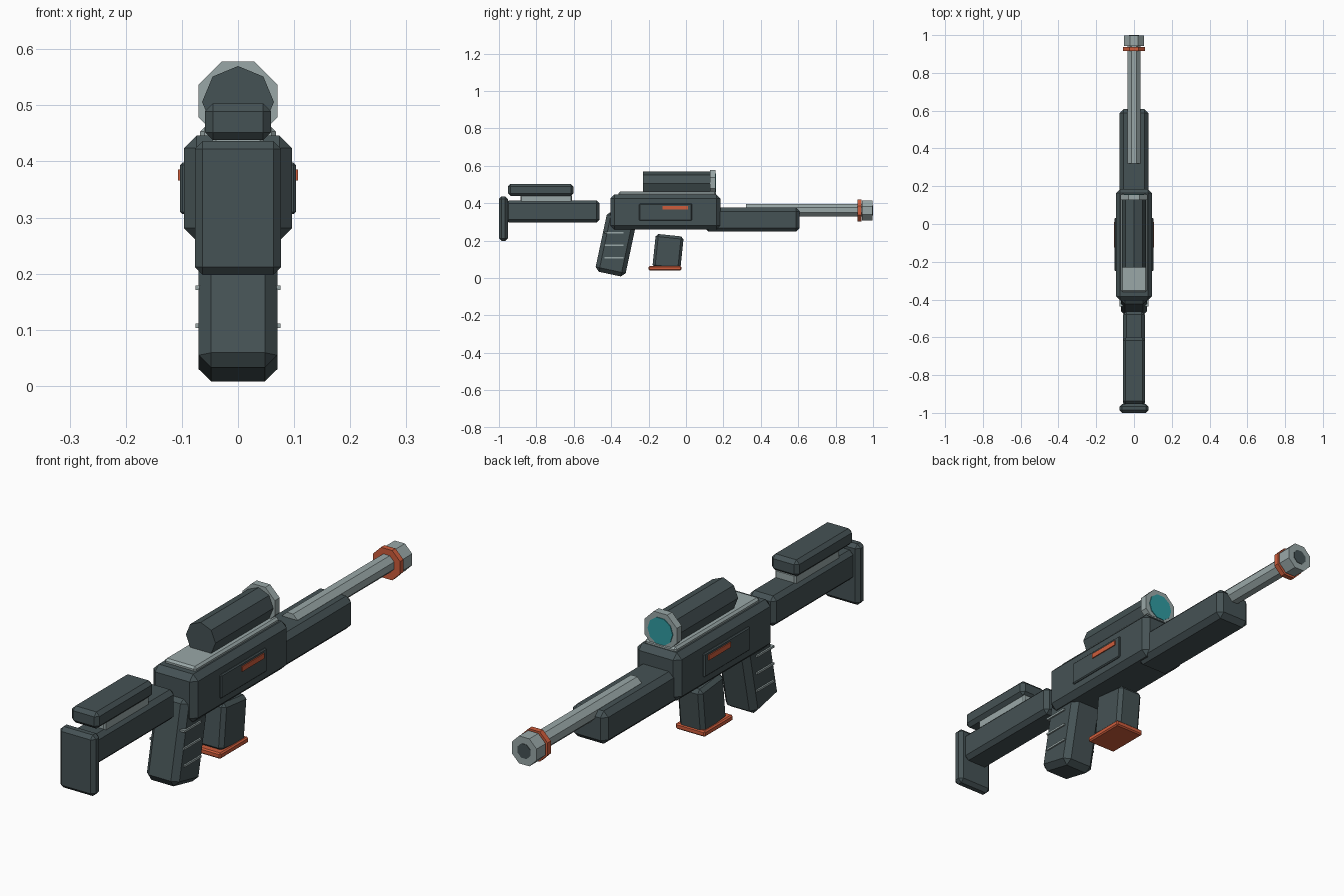
import bpy, bmesh, math
from mathutils import Vector

default = bpy.data.objects.get("Cube")
if default:
    bpy.data.objects.remove(default, do_unlink=True)


def material(name, rgb):
    m = bpy.data.materials.new(name)
    m.use_nodes = True
    m.diffuse_color = (*rgb, 1)
    m.node_tree.nodes["Principled BSDF"].inputs["Base Color"].default_value = (*rgb, 1)
    return m


DARK = material("dark gunmetal", (0.06, 0.085, 0.09))
LIGHT = material("light steel", (0.32, 0.39, 0.39))
ORANGE = material("burnt orange", (0.62, 0.11, 0.045))
TEAL = material("teal glass", (0.03, 0.33, 0.36))


def finish(name, bm, mat, bevel=0.0):
    """Turn a bmesh into a flat-shaded object with an optional chamfer."""
    bmesh.ops.recalc_face_normals(bm, faces=bm.faces)
    if bevel:
        bmesh.ops.bevel(bm, geom=bm.edges[:], offset=bevel, segments=1,
                        affect='EDGES', clamp_overlap=True)
    mesh = bpy.data.meshes.new(name)
    bm.to_mesh(mesh)
    bm.free()
    mesh.materials.append(mat)
    obj = bpy.data.objects.new(name, mesh)
    bpy.context.collection.objects.link(obj)
    return obj


def box(name, mat, half_x, y, z, bevel=0.0, tilt=0, x=0.0):
    """Chamfered box from its y and z ranges, tilted about its own centre."""
    bm = bmesh.new()
    bmesh.ops.create_cube(bm, size=1)
    bmesh.ops.scale(bm, verts=bm.verts, vec=(2 * half_x, y[1] - y[0], z[1] - z[0]))
    obj = finish(name, bm, mat, bevel)
    obj.location = (x, sum(y) / 2, sum(z) / 2)
    obj.rotation_euler.x = math.radians(tilt)
    return obj


def prism(name, mat, radius, z, y, sides=8, flat_top=True):
    """Regular prism lying along y."""
    bm = bmesh.new()
    phase = math.pi / 2 + (math.pi / sides if flat_top else 0)
    ends = []
    for py in y:
        ends.append([bm.verts.new((radius * math.cos(phase + i * math.tau / sides), py,
                                   z + radius * math.sin(phase + i * math.tau / sides)))
                     for i in range(sides)])
    a, b = ends
    bm.faces.new(a)
    bm.faces.new(b)
    for i in range(sides):
        j = (i + 1) % sides
        bm.faces.new((a[i], a[j], b[j], b[i]))
    return finish(name, bm, mat)


# Body
box("receiver", DARK, 0.096, (-0.405, 0.185), (0.259, 0.446), 0.022)
box("handguard", DARK, 0.076, (0.10, 0.608), (0.248, 0.376), 0.02)
box("top_rail", LIGHT, 0.068, (-0.36, 0.16), (0.425, 0.461), 0.008)

# Side panels and indicator strips
for side, sx in (("left", 1), ("right", -1)):
    box(side + "_panel", DARK, 0.011, (-0.25, 0.032), (0.306, 0.398), 0.004, x=sx * 0.092)
    box(side + "_indicator", ORANGE, 0.006, (-0.125, 0.01), (0.366, 0.386), x=sx * 0.101)

# Stock
box("stock", DARK, 0.057, (-0.965, -0.462), (0.297, 0.414), 0.016)
box("butt_plate", DARK, 0.077, (-1.0, -0.953), (0.198, 0.436), 0.014)
box("cheek_rest", DARK, 0.059, (-0.952, -0.602), (0.438, 0.503), 0.014)
box("cheek_support", LIGHT, 0.045, (-0.885, -0.61), (0.40, 0.446), 0.006)

# Grip with ribs
box("grip", DARK, 0.07, (-0.455, -0.291), (0.017, 0.347), 0.022, tilt=-12)
for i, z in enumerate((0.242, 0.175, 0.107)):
    box(f"grip_rib_{i + 1}", LIGHT, 0.076, (-0.437, -0.333), (z - 0.004, z + 0.004))

# Magazine
box("magazine", DARK, 0.055, (-0.171, -0.021), (0.048, 0.229), 0.014, tilt=-6)
box("magazine_base", ORANGE, 0.064, (-0.2, -0.025), (0.04, 0.063), 0.005)

# Barrel and muzzle
prism("barrel", LIGHT, 0.036, 0.363, (0.32, 0.96))
prism("muzzle_ring", ORANGE, 0.063, 0.361, (0.916, 0.937))
prism("muzzle", LIGHT, 0.058, 0.361, (0.942, 0.998))
prism("muzzle_bore", DARK, 0.03, 0.361, (0.996, 1.0))

# Scope
prism("scope_tube", DARK, 0.064, 0.506, (-0.23, 0.14), flat_top=False)
prism("scope_ring", LIGHT, 0.076, 0.508, (0.127, 0.157))
prism("scope_lens", TEAL, 0.054, 0.508, (0.154, 0.16), sides=10)
